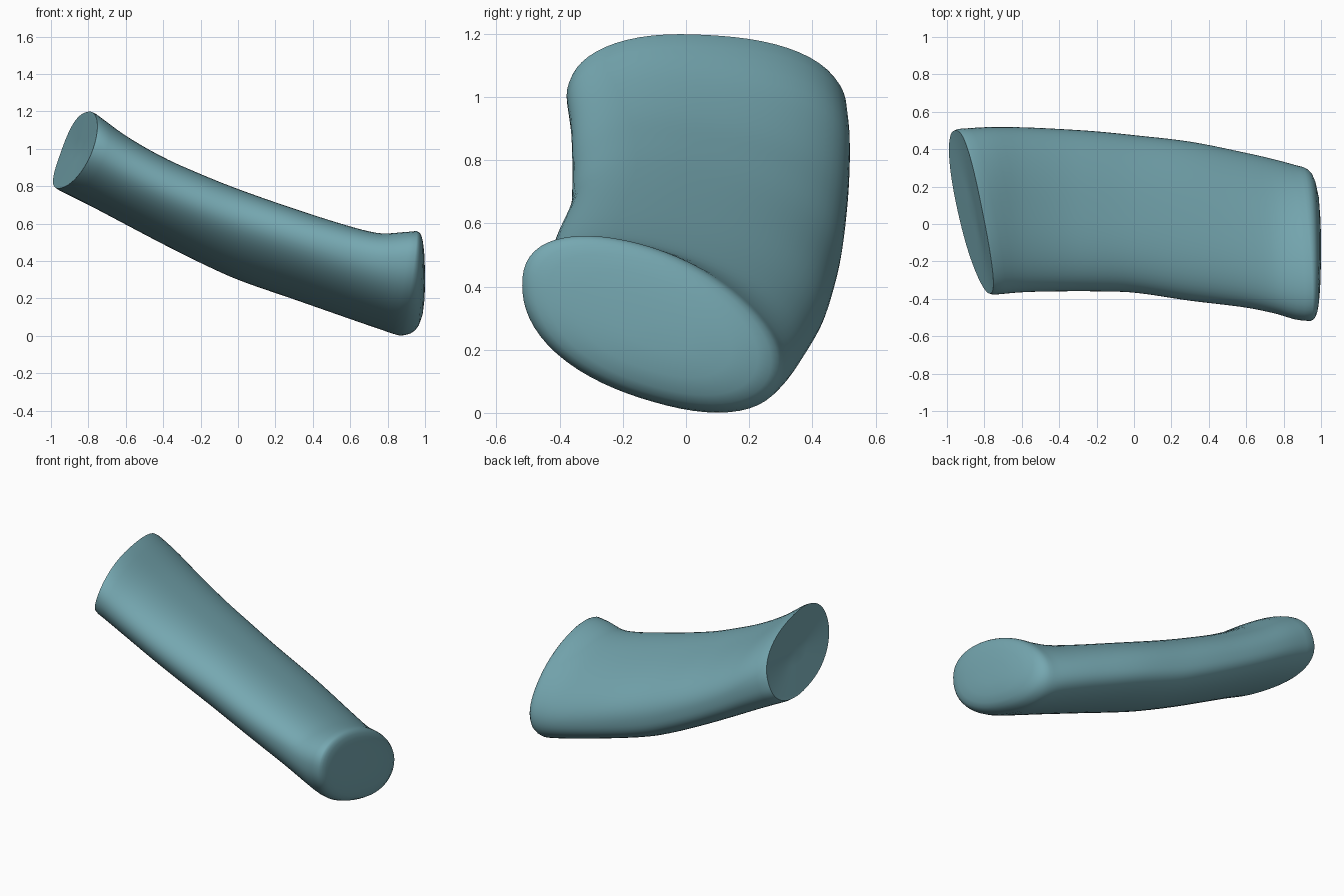
import bpy, bmesh, math

if "Cube" in bpy.data.objects:
    bpy.data.objects.remove(bpy.data.objects["Cube"])

# profile stations: x, z bottom, z top, y min, y max
ST = [(-1.2, .90, 1.46, -.385, .50), (-1.0, .80, 1.33, -.385, .505), (-.78, .69, 1.2, -.38, .518),
      (-.6, .595, 1.07, -.365, .517), (-.4, .49, .955, -.36, .508), (-.2, .39, .865, -.36, .495),
      (0, .30, .785, -.367, .475), (.3, .195, .68, -.41, .44), (.6, .09, .585, -.447, .38),
      (.76, .035, .548, -.48, .343), (.87, 0, .553, -.512, .313), (.97, -.005, .562, -.52, .285)]
N, M = 64, 40
TS = [2 * math.pi * i / N for i in range(N)]


def section(x):
    """Smoothly interpolated section values at x (Catmull-Rom style Hermite)."""
    i = max(0, min(len(ST) - 2, sum(s[0] <= x for s in ST) - 1))
    a, b = ST[i], ST[i + 1]
    p, q = ST[max(i - 1, 0)], ST[min(i + 2, len(ST) - 1)]
    h = b[0] - a[0]
    u = (x - a[0]) / h
    out = []
    for k in range(1, 5):
        m0 = (b[k] - p[k]) / (b[0] - p[0]) * h
        m1 = (q[k] - a[k]) / (q[0] - a[0]) * h
        out.append((2*u**3 - 3*u*u + 1) * a[k] + (u**3 - 2*u*u + u) * m0
                   + (3*u*u - 2*u**3) * b[k] + (u**3 - u*u) * m1)
    return out


def oval(f, t):
    """Leaning oval at fraction f along the tube, fuller at its upper back."""
    tilt = math.radians(-18 - 9 * f)
    mid = math.sin(math.pi * f)
    n = 2.3 - .15 * f + (.1 - .25 * f + .3 * mid) * math.cos(t - math.pi / 4)
    c, s = math.cos(t), math.sin(t)
    r = (abs(c) ** n + abs(s) ** n) ** (-1 / n)
    return r * c, r * (s * math.cos(tilt) + c * math.sin(tilt))


def point(x, t):
    zb, zt, y0, y1 = section(x)
    f = max(0, min(1, (x + .9) / 1.8))
    ys, zs = zip(*(oval(f, k) for k in TS))
    y, z = oval(f, t)
    return (x, y0 + (y1 - y0) * (y - min(ys)) / (max(ys) - min(ys)),
            zb + (zt - zb) * (z - min(zs)) / (max(zs) - min(zs)))


def cut_x(t):
    """x where the surface line at angle t meets the slanted upper cut."""
    x = -.85
    for _ in range(25):
        _, y, z = point(x, t)
        x = .5 * x + .5 * (-1.178 - .19 * y + .32 * z + .012 * (1 - ((z - 1) / .18) ** 2))
    return x


left = [cut_x(t) for t in TS]
right = [.91 + .035 * math.sin(t - .45) - .018 * math.cos(t) for t in TS]
body = [[point(l + .02 + (r - l - .02) * j / M, t) for t, l, r in zip(TS, left, right)]
        for j in range(M + 1)]


def shrink(ring, centre, s, f):
    """Pull a ring to its centre in y, z by s and in x by f."""
    return [(p[0] + (centre[0] - p[0]) * f, centre[1] + (p[1] - centre[1]) * s,
             centre[2] + (p[2] - centre[2]) * s) for p in ring]


# slanted upper end: softened rim, then the cap
cut = [point(l, t) for t, l in zip(TS, left)]
lc = [sum(p[k] for p in cut) / N for k in range(3)]
lc[0] += .015
upper = [shrink(cut, lc, s, 1 - s) for s in (.3, .65, .9, .95)]
upper.append(shrink(cut, lc, .985, .01))
# lower end: rounded rim and slightly domed cap
rc = [1.0] + [sum(p[k] for p in body[-1]) / N for k in (1, 2)]
lower = [shrink(body[-1], rc, s, f) for s, f in
         ((.985, .22), (.955, .42), (.9, .6), (.8, .75), (.6, .9), (.3, .98))]

bm = bmesh.new()
rings = [[bm.verts.new(p) for p in ring] for ring in upper + body + lower]
for a, b in zip(rings, rings[1:]):
    for i in range(N):
        k = (i + 1) % N
        bm.faces.new((a[i], a[k], b[k], b[i]))
for ring, c in ((rings[0], lc), (rings[-1], rc)):
    v = bm.verts.new(c)
    for i in range(N):
        bm.faces.new((ring[i], ring[(i + 1) % N], v))
bmesh.ops.recalc_face_normals(bm, faces=bm.faces)
me = bpy.data.meshes.new("sleeve_tube")
bm.to_mesh(me)
bm.free()
ob = bpy.data.objects.new("sleeve_tube", me)
bpy.context.collection.objects.link(ob)

mat = bpy.data.materials.new("muted teal")
mat.diffuse_color = (.18, .39, .44, 1)
mat.use_nodes = True
mat.node_tree.nodes["Principled BSDF"].inputs["Base Color"].default_value = mat.diffuse_color
me.materials.append(mat)
bpy.context.view_layer.objects.active = ob
ob.select_set(True)
bpy.ops.object.shade_smooth_by_angle(angle=math.radians(50))
